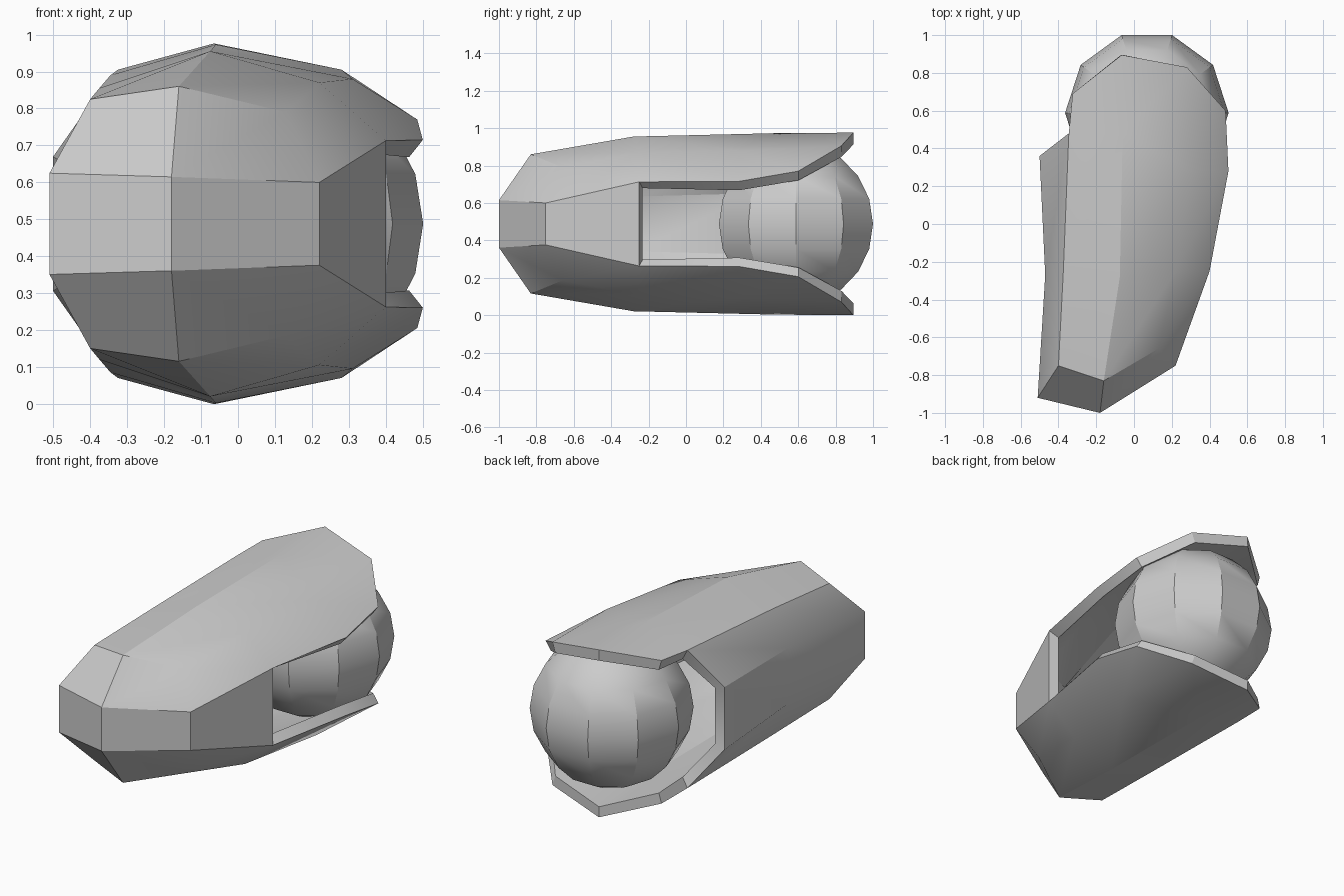
import bpy, bmesh, math
from mathutils import Vector

cube = bpy.data.objects.get("Cube")
if cube:
    bpy.data.objects.remove(cube, do_unlink=True)

MID = 0.488  # height of the horizontal mirror plane

grey = bpy.data.materials.new("plain_grey")
grey.use_nodes = True
GREY = (0.6, 0.6, 0.6, 1)
grey.diffuse_color = GREY
grey.node_tree.nodes["Principled BSDF"].inputs["Base Color"].default_value = GREY


def smooth(ob):
    bpy.ops.object.select_all(action='DESELECT')
    ob.select_set(True)
    bpy.context.view_layer.objects.active = ob
    bpy.ops.object.shade_smooth_by_angle(angle=math.radians(30))


# Shell: upper half as named points (side, left ridge, top, shoulder, right rim)
points = {
    "nose": (-.18, -1, .615),
    "side0": (-.51, -.92, .625), "side1": (-.47, -.27, .65), "side2": (-.5, .36, .67),
    "ridge0": (-.4, -.75, .825), "ridge1": (-.375, -.27, .855),
    "ridge2": (-.345, .48, .89), "ridge3": (-.325, .69, .905),
    "top0": (-.16, -.83, .86), "top1": (-.075, -.28, .955),
    "top2": (-.06, .48, .973), "top3": (-.065, .895, .976),
    "shoulder0": (.13, -.66, .79), "shoulder1": (.22, -.25, .87),
    "shoulder2": (.31, .28, .88), "shoulder3": (.28, .83, .905),
    "rim0": (.22, -.75, .6), "rim1": (.4, -.25, .713),
    "rim2": (.5, .28, .715), "rim3": (.485, .6, .77),
}
rows = ["side", "ridge", "top", "shoulder", "rim"]

bm = bmesh.new()
upper = {n: bm.verts.new(p) for n, p in points.items()}
lower = {n: bm.verts.new((x, y, 2 * MID - z)) for n, (x, y, z) in points.items()}

# Long panels and the two chamfered front panels, in both halves
for half in (upper, lower):
    for a, b in zip(rows, rows[1:]):
        for i in range(3):
            if a == "side" and i == 2:
                continue  # opening behind the left wall
            bm.faces.new([half[f"{a}{i}"], half[f"{a}{i + 1}"],
                          half[f"{b}{i + 1}"], half[f"{b}{i}"]])
    for a, b, c in (("side0", "ridge0", "top0"), ("rim0", "shoulder0", "top0")):
        bm.faces.new([half["nose"], half[a], half[b], half[c]])

# Middle band joining the halves; the right side stays open behind rim1
band = ["side2", "side1", "side0", "nose", "rim0", "rim1"]
for a, b in zip(band, band[1:]):
    bm.faces.new([upper[a], upper[b], lower[b], lower[a]])

bmesh.ops.recalc_face_normals(bm, faces=bm.faces[:])
centre = Vector((0, 0, MID))
if sum(f.normal.dot(f.calc_center_median() - centre) for f in bm.faces) < 0:
    bmesh.ops.reverse_faces(bm, faces=bm.faces[:])

mesh = bpy.data.meshes.new("shell")
bm.to_mesh(mesh)
bm.free()
shell = bpy.data.objects.new("shell", mesh)
bpy.context.collection.objects.link(shell)
mesh.materials.append(grey)

# Wall thickness, applied so the rim keeps its crisp edges
wall = shell.modifiers.new("wall", 'SOLIDIFY')
wall.thickness = 0.06
wall.offset = -1
wall.use_even_offset = True
bpy.context.view_layer.objects.active = shell
shell.select_set(True)
bpy.ops.object.modifier_apply(modifier="wall")
smooth(shell)

# Ball joint cradled in the rear opening
bpy.ops.mesh.primitive_uv_sphere_add(segments=10, ring_count=10, radius=0.433,
                                     location=(.068, .588, MID))
ball = bpy.context.object
ball.name = "ball_joint"
# Turn so that a flat side faces straight back
first = max(ball.data.vertices, key=lambda v: v.co.xy.length).co
ball.rotation_euler.z = -math.atan2(first.y, first.x)
ball.data.materials.append(grey)
smooth(ball)
